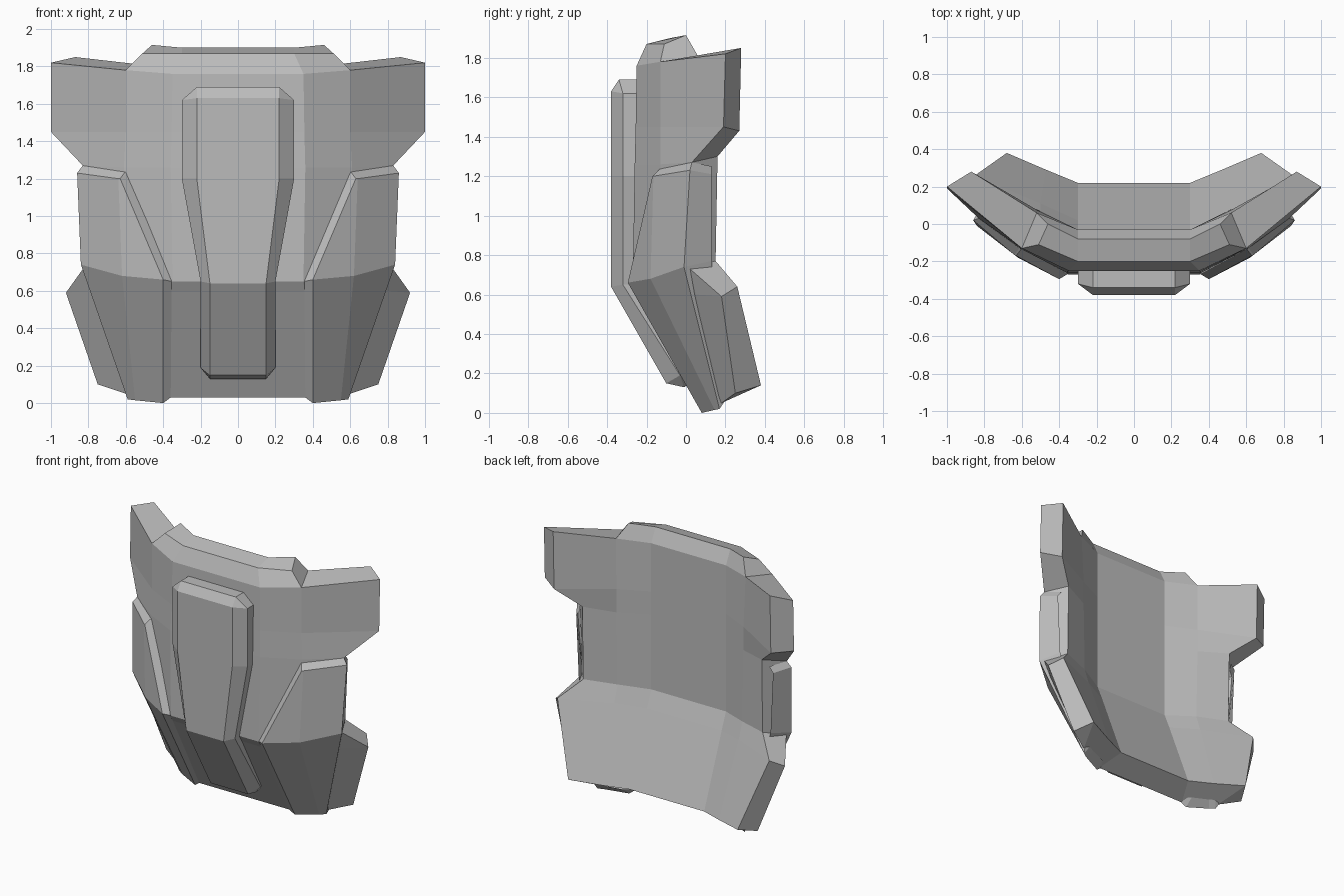
import bpy, bmesh

old = bpy.data.objects.get("Cube")
if old:
    bpy.data.objects.remove(old, do_unlink=True)

grey = bpy.data.materials.new("plain_grey")
grey.use_nodes = True
colour = (0.5, 0.5, 0.5, 1)
grey.diffuse_color = colour
grey.node_tree.nodes["Principled BSDF"].inputs["Base Color"].default_value = colour


def flip(points):
    return [(-x, y, z) for x, y, z in reversed(points)]


def loft(name, rows, closed=True, cap_bottom=False, cap_top=False, mirror=False):
    """Skin rows of equal length; caps pair the two halves of a row as strips."""
    bm = bmesh.new()
    rings = [[bm.verts.new(p) for p in row] for row in rows]
    n = len(rings[0])
    for low, high in zip(rings, rings[1:]):
        for i in range(n if closed else n - 1):
            j = (i + 1) % n
            bm.faces.new((low[i], low[j], high[j], high[i]))
    for ring, wanted in ((rings[0], cap_bottom), (rings[-1], cap_top)):
        if wanted:
            for i in range(n // 2 - 1):
                bm.faces.new((ring[i], ring[i + 1], ring[n - 2 - i], ring[n - 1 - i]))
    bmesh.ops.remove_doubles(bm, verts=bm.verts, dist=0.001)
    if mirror:
        copy = bmesh.ops.duplicate(bm, geom=bm.verts[:] + bm.edges[:] + bm.faces[:])["geom"]
        for v in copy:
            if isinstance(v, bmesh.types.BMVert):
                v.co.x *= -1
    bmesh.ops.recalc_face_normals(bm, faces=bm.faces)
    if not closed:
        # open skins face outward, to the front
        for f in bm.faces:
            f.normal_update()
        if sum(f.normal.y * f.calc_area() for f in bm.faces) > 0:
            bmesh.ops.reverse_faces(bm, faces=bm.faces)
    mesh = bpy.data.meshes.new(name)
    bm.to_mesh(mesh)
    bm.free()
    mesh.materials.append(grey)
    obj = bpy.data.objects.new(name, mesh)
    bpy.context.collection.objects.link(obj)
    return obj


def section(front, back):
    """Full closed cross-section from its left half, centre to edge."""
    front = front + front[-1:] * (4 - len(front))
    back = back + back[-1:] * (len(front) - len(back))
    return flip(front) + front + back[::-1] + [(-x, y, z) for x, y, z in back]


# Curved main shell, from the lower hem up to the shoulder wings
wing_front = [(.35, -.25, 1.76), (.60, -.13, 1.78), (1, .20, 1.82)]
wing_back = [(.30, -.03, 1.80), (.52, .06, 1.81), (.87, .28, 1.85)]
loft("main_shell", [
    section([(.37, .07, .03), (.55, .14, .04), (.60, .18, .05), (.75, .25, .10)],
            [(.30, .22, .11), (.47, .29, .12), (.68, .38, .14)]),
    section([(.355, -.24, .60), (.59, -.09, .60), (.79, .05, .60), (.92, .18, .59)],
            [(.30, .02, .62), (.50, .11, .64), (.85, .26, .64)]),
    section([(.35, -.27, .65), (.60, -.13, .68), (.82, .02, .73)],
            [(.30, -.03, .74), (.50, .07, .76), (.72, .15, .77)]),
    section([(.36, -.26, 1.26), (.61, -.13, 1.26), (.83, .03, 1.27)],
            [(.30, -.03, 1.28), (.51, .07, 1.28), (.72, .16, 1.30)]),
    section([(.355, -.255, 1.45), (.60, -.13, 1.45), (1, .19, 1.45)],
            [(.30, -.03, 1.45), (.51, .07, 1.45), (.87, .27, 1.43)]),
    section(wing_front, wing_back),
], cap_bottom=True, cap_top=True)


# Raised collar between the wings
def collar_ring(front, back):
    return flip(front) + front + back[::-1] + [(-x, y, z) for x, y, z in back]


loft("collar", [
    collar_ring(wing_front[:2], wing_back[:2]),
    collar_ring([(.30, -.20, 1.87), (.51, -.11, 1.87)],
                [(.30, -.08, 1.90), (.46, .00, 1.915)]),
], cap_top=True)

# Raised side panels, each row running from inner rim to outer rim
loft("side_panels", [
    [(.38, .12, .05), (.40, .14, .05), (.52, .18, .06), (.56, .20, .07), (.58, .20, .08)],
    [(.36, .07, .03), (.40, .08, .00), (.55, .145, .015), (.59, .17, .02), (.60, .19, .05)],
    [(.35, -.265, .65), (.40, -.295, .66), (.62, -.18, .68), (.84, -.01, .74), (.77, .13, .77)],
    [(.59, -.13, 1.23), (.63, -.17, 1.20), (.64, -.165, 1.20), (.86, .02, 1.23), (.79, .13, 1.21)],
    [(.59, -.12, 1.25), (.60, -.13, 1.24), (.61, -.125, 1.24), (.83, .03, 1.27), (.76, .13, 1.25)],
], closed=False, mirror=True)


# Bevelled centre plate: base, bevel edge and flat face across each row
def plate_row(base, edge, face):
    half = [face, edge, base]
    return flip(half) + half


loft("centre_plate", [
    plate_row((.15, .04, .16), (.15, -.01, .13), (.15, -.01, .13)),
    plate_row((.20, .03, .19), (.20, -.03, .19), (.15, -.10, .15)),
    plate_row((.20, -.24, .65), (.20, -.32, .65), (.15, -.38, .64)),
    plate_row((.30, -.24, 1.20), (.30, -.32, 1.20), (.22, -.38, 1.20)),
    plate_row((.30, -.24, 1.62), (.30, -.32, 1.62), (.22, -.38, 1.63)),
    plate_row((.22, -.24, 1.69), (.22, -.34, 1.69), (.22, -.34, 1.69)),
    plate_row((.22, -.24, 1.69), (.22, -.24, 1.69), (.22, -.24, 1.69)),
], closed=False)
